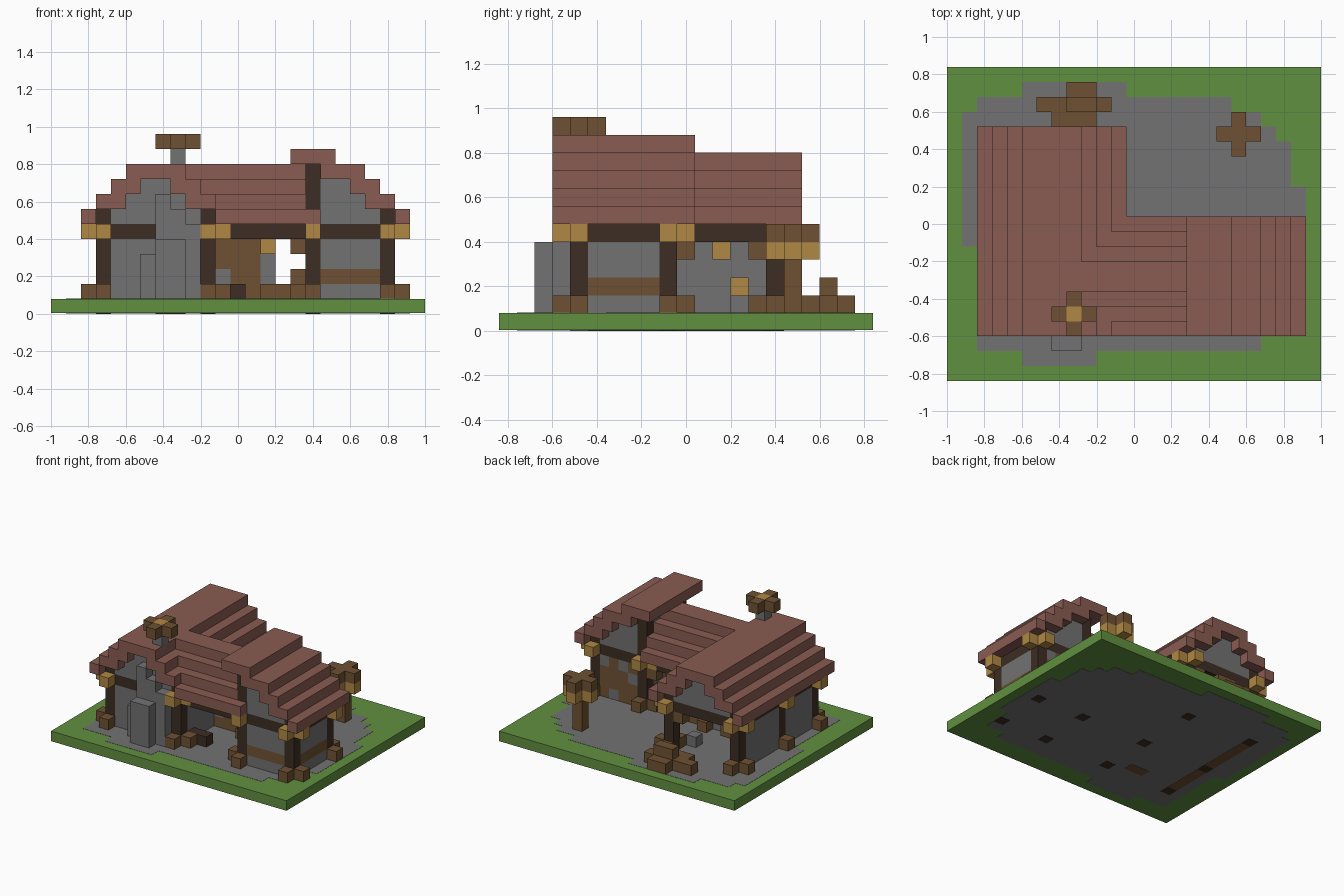
import bpy, bmesh
from mathutils import Matrix, Vector

if "Cube" in bpy.data.objects:
    bpy.data.objects.remove(bpy.data.objects["Cube"])

U = 0.08                      # block size
ORIGIN = Vector((-1, -0.84, 0))


def srgb(v):
    v /= 255
    return v / 12.92 if v < 0.04 else ((v + 0.055) / 1.055) ** 2.4


def material(name, r, g, b):
    m = bpy.data.materials.new(name)
    m.use_nodes = True
    col = (srgb(r), srgb(g), srgb(b), 1)
    m.diffuse_color = col
    m.node_tree.nodes["Principled BSDF"].inputs["Base Color"].default_value = col
    return m


GRASS = material("grass green", 97, 144, 64)
STONE = material("stone gray", 114, 114, 114)
TILE = material("roof red", 137, 92, 82)
DARK = material("dark timber", 61, 45, 36)
WOOD = material("brown wood", 111, 81, 51)
GOLD = material("golden wood", 176, 136, 68)


def part(name, mat, boxes):
    """One object from boxes (i, j, k, width, depth, height) in block units."""
    bm = bmesh.new()
    for i, j, k, w, d, h in boxes:
        centre = ORIGIN + Vector((i + w / 2, j + d / 2, k + h / 2)) * U
        bmesh.ops.create_cube(bm, size=1, matrix=Matrix.Translation(centre)
                              @ Matrix.Diagonal((w * U, d * U, h * U, 1)))
    mesh = bpy.data.meshes.new(name)
    bm.to_mesh(mesh)
    bm.free()
    mesh.materials.append(mat)
    obj = bpy.data.objects.new(name, mesh)
    bpy.context.collection.objects.link(obj)


def plus(i, j, k):
    return [(i - 1, j, k, 3, 1, 1), (i, j - 1, k, 1, 3, 1)]


# Ground: grass slab with a paved yard set into it
part("grass_base", GRASS, [(0, 0, 0.04, 25, 21, 0.96)])
yard = [(5, 1, 10, 2), (2, 2, 21, 3), (2, 3, 23, 6), (2, 6, 24, 9), (1, 9, 24, 13),
        (1, 13, 23, 16), (1, 16, 22, 17), (1, 17, 21, 18), (2, 18, 19, 19), (5, 19, 12, 20)]
part("stone_yard", STONE, [(a, b, 0.02, c - a, d - b, 1) for a, b, c, d in yard])

# Posts with feet and brackets on their outer sides
posts = [(i, j) for i in (3, 10) for j in (4, 9, 15)] + [(i, j) for i in (17, 22) for j in (4, 9)]
part("posts", DARK, [(i, j, 0, 1, 1, 6) for i, j in posts])
sides = []
for i, j in posts:
    sides.append((i - 1 if i in (3, 17) else i + 1, j))
    if i in (17, 22) or j != 9:
        sides.append((i, j - 1 if j == 4 else j + 1))
part("post_feet", WOOD, [(i, j, 1, 1, 1, 1) for i, j in sides + [(10, 14), (10, 10)]])
part("beam_ends", GOLD, [(i, j, 5, 1, 1, 1) for i, j in sides if (i, j) != (16, 4)])
part("post_braces", WOOD, [(i, j, 4, 1, 1, 1)
                           for i, j in ((10, 10), (10, 14), (9, 15), (4, 15), (16, 9))])

# Horizontal beams and wall plates
beams = [(4, j, 5, 6, 1, 1) for j in (4, 9, 15)]
beams += [(i, 5, 5, 1, 10, 1) for i in (3, 10)]
beams += [(i, 5, 5, 1, 4, 1) for i in (17, 22)]
beams += [(11, j, 5, 11, 1, 1) for j in (4, 9)]
part("beams", DARK, beams)
part("wall_plates", DARK, [(3, 4, 6, 1, 12, 1), (10, 4, 6, 1, 12, 1), (22, 4, 6, 1, 6, 1)])
part("upper_posts", DARK, [(17, j, 6, 1, 1, 4) for j in (4, 9)])

# Stone walls
part("left_wing_walls", STONE, [(4, 4, 1, 6, 1, 4), (4, 9, 1, 6, 1, 4), (10, 5, 1, 1, 4, 4),
                                (3, 5, 1, 1, 4, 4), (3, 10, 1, 1, 5, 4)])
part("left_wall_sill", WOOD, [(3, 5, 0, 1, 10, 1), (7, 5, 0, 2, 1, 1)])
right = []
for k, h in ((1, 1), (3, 2)):
    right += [(18, 4, k, 4, 1, h), (22, 5, k, 1, 4, h), (17, 5, k, 1, 4, h)]
part("right_wing_walls", STONE, right + [(17, 5, 6, 1, 4, 4)])
part("right_wing_band", WOOD, [(18, 4, 2, 4, 1, 1), (22, 5, 2, 1, 4, 1), (17, 5, 2, 1, 4, 1)])
gables = []
for n in range(3):
    gables += [(4 + n, j, 6 + n, 6 - 2 * n, 1, 1) for j in (4, 15)]
    gables += [(18, j, 6 + n, 4 - n, 1, 1) for j in (4, 9)]
part("gables", STONE, gables)

# Timber back walls with a few stone blocks
stones = [(11, 2), (14, 2), (14, 3), (18, 3), (20, 1), (21, 4), (19, 4)]
cells = [(i, k) for i in (11, 12, 13, 14, 18, 19, 20, 21) for k in range(1, 5)]
part("timber_back_wall", WOOD, [(i, 9, k, 1, 1, 1) for i, k in cells if (i, k) not in stones])
part("back_wall_stones", STONE, [(i, 9, k, 1, 1, 1) for i, k in stones])

# Stepped roofs, one course per block of height
left_roof = [(5, 3, 9, 4, 14, 1), (2, 3, 6, 1, 14, 1), (11, 3, 6, 1, 14, 1)]
for n in (0, 1):
    left_roof += [(i, 3, 7 + n, 2, 14, 1) for i in (3 + n, 9 - n)]
part("left_roof", TILE, left_roof)
middle_roof = [(9, 6, 9, 8, 2, 1), (12, 3, 6, 6, 1, 1), (12, 10, 6, 5, 1, 1)]
for n in (0, 1):
    middle_roof += [(11 - n, j, 7 + n, 6 + n, 1, 1) for j in (4 + n, 9 - n)]
part("middle_roof", TILE, middle_roof)
courses = [(23, 1), (21, 2), (20, 2), (18, 3), (16, 3)]
part("right_roof", TILE, [(i, 3, 6 + n, w, 8, 1) for n, (i, w) in enumerate(courses)])

# Fireplace and chimney on the front
part("fireplace", STONE, [(7, 2, 1, 2, 1, 4), (6, 3, 1, 1, 1, 3), (7, 3, 1, 1, 1, 7),
                          (8, 3, 1, 1, 1, 6), (9, 3, 1, 1, 1, 5)])
part("chimney", STONE, [(8, 4, 6, 1, 1, 5)])
part("chimney_cap", WOOD, plus(8, 4, 11))
part("chimney_glow", GOLD, [(8, 4, 11.05, 1, 1, 1 - 0.03)])

# Lamp post in the yard
part("lamp_post", WOOD, [(19, 16, 1, 1, 1, 3)])
part("lamp_glow", GOLD, plus(19, 16, 4))
part("lamp_cap", WOOD, plus(19, 16, 5))

# Log pile, bench, anvil and small lamps
part("log_pile", WOOD, [(6, 18, 1, 5, 1, 1), (8, 19, 1, 2, 1, 1), (7, 17, 1, 3, 1, 1),
                        (8, 18, 2, 2, 1, 1)])
part("bench", WOOD, [(14, 8, 1, 3, 1, 1), (16, 8, 2, 1, 1, 1)])
part("porch_block", DARK, [(11, 5, 1, 2, 1, 1)])
part("porch_stone", STONE, [(9, 13, 1, 1, 1, 1)])
part("wall_lamps", GOLD, [(4, 12, 4, 1, 1, 1), (4, 13, 2, 1, 1, 1), (14, 8, 4, 1, 1, 1)])
